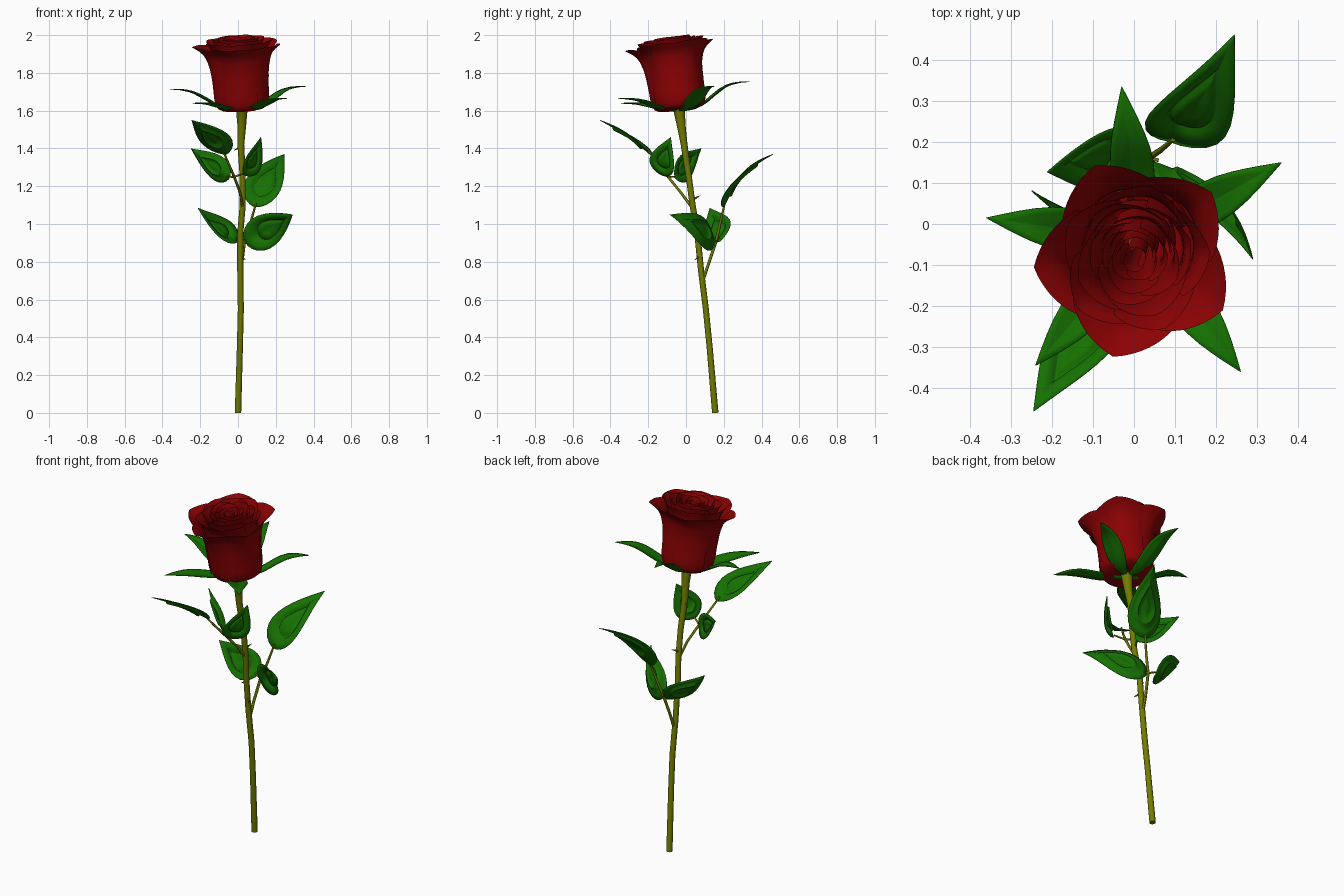
import bpy, bmesh, math
from mathutils import Vector, Matrix, Euler

old = bpy.data.objects.get("Cube")
if old:
    bpy.data.objects.remove(old, do_unlink=True)


def material(name, r, g, b):
    m = bpy.data.materials.new(name)
    m.use_nodes = True
    m.diffuse_color = (r, g, b, 1)
    bsdf = m.node_tree.nodes["Principled BSDF"]
    bsdf.inputs["Base Color"].default_value = (r, g, b, 1)
    bsdf.inputs["Roughness"].default_value = 0.6
    return m


RED = material("petal red", 0.26, 0.0005, 0.001)
GREEN = material("leaf green", 0.008, 0.165, 0.0005)
OLIVE = material("stem olive", 0.17, 0.2, 0.0005)


def finish(bm, name, mat):
    me = bpy.data.meshes.new(name)
    bm.to_mesh(me)
    bm.free()
    ob = bpy.data.objects.new(name, me)
    bpy.context.collection.objects.link(ob)
    me.materials.append(mat)
    for p in me.polygons:
        p.use_smooth = True
    return ob


def tube(name, points, radii, sides=12):
    """Round stalk swept through a few points, with a radius at each."""
    bm = bmesh.new()
    rings = []
    pts = [Vector(p) for p in points]
    for i, (p, r) in enumerate(zip(pts, radii)):
        along = pts[min(i + 1, len(pts) - 1)] - pts[max(i - 1, 0)]
        u = along.cross(Vector((0, 1, 0))).normalized()
        w = along.cross(u).normalized()
        rings.append([bm.verts.new(p + r * (u * math.cos(a) + w * math.sin(a)))
                      for a in (math.tau * k / sides for k in range(sides))])
    for a, b in zip(rings, rings[1:]):
        for k in range(sides):
            n = (k + 1) % sides
            bm.faces.new((a[k], a[n], b[n], b[k]))
    bm.faces.new(rings[0][::-1])
    bm.faces.new(rings[-1])
    bmesh.ops.recalc_face_normals(bm, faces=bm.faces)
    ob = finish(bm, name, OLIVE)
    bpy.context.view_layer.objects.active = ob
    ob.select_set(True)
    bpy.ops.object.shade_smooth_by_angle()
    ob.select_set(False)


def blade(name, base, tip, facing, width, bulge=0.0, wave=0.0, skew=0.6, fold=0.1, groove=0.01):
    """Pointed leaf made of concentric rings, with an optional sunken vein loop."""
    base, tip = Vector(base), Vector(tip)
    along = tip - base
    side = along.cross(Vector(facing)).normalized()
    up = side.cross(along).normalized()
    half = 14
    ts = [(1 - math.cos(math.pi * i / half)) / 2 for i in range(half + 1)]
    edge = [(t, math.sin(math.pi * t ** skew)) for t in ts]
    edge += [(t, -s) for t, s in edge[-2:0:-1]]
    profile = [(1, 0), (0.8, 0), (0.6, 0), (0.55, -1), (0.5, -1), (0.45, 0), (0.2, 0)]

    def place(t, s, sink):
        lift = bulge * 4 * t * (1 - t) - wave * math.sin(math.tau * t)
        lift += fold * width * abs(s) + groove * sink
        return base + along * t + side * (s * width / 2) + up * lift

    bm = bmesh.new()
    mid = 0.4
    rings = [[bm.verts.new(place(mid + (t - mid) * k, s * k, sink)) for t, s in edge]
             for k, sink in profile]
    count = len(edge)
    for a, b in zip(rings, rings[1:]):
        for i in range(count):
            n = (i + 1) % count
            bm.faces.new((a[i], a[n], b[n], b[i]))
    heart = bm.verts.new(place(mid, 0, 0))
    for i in range(count):
        bm.faces.new((rings[-1][i], rings[-1][(i + 1) % count], heart))
    bmesh.ops.recalc_face_normals(bm, faces=bm.faces)
    ob = finish(bm, name, GREEN)
    mod = ob.modifiers.new("thickness", "SOLIDIFY")
    mod.thickness = 0.003


# Main stem, flaring under the flower
tube("stem", [(0, 0.155, 0), (0.01, 0.125, 0.35), (0.015, 0.105, 0.55), (0.012, 0.08, 0.75),
              (0.012, 0.06, 0.95), (0.025, 0.035, 1.1), (0.025, 0.015, 1.25),
              (0.015, -0.01, 1.42), (0.02, -0.025, 1.52), (0.02, -0.036, 1.6), (0.02, -0.04, 1.615)],
     [0.017, 0.016, 0.016, 0.016, 0.016, 0.016, 0.016, 0.018, 0.023, 0.03, 0.034], 16)

# Thorns
for i, (root, point) in enumerate([
        ((0.015, 0.075, 0.83), (0.04, 0.045, 0.81)),
        ((0.02, 0.035, 1.13), (0.04, 0.075, 1.15)),
        ((0.015, -0.01, 1.41), (-0.02, 0.012, 1.39)),
        ((0.015, 0.06, 0.92), (-0.02, 0.06, 0.91))]):
    tube(f"thorn_{i + 1}", [root, point], [0.009, 0.001], 6)

# Back branch with three leaves
tube("back_branch", [(0.014, 0.085, 0.69), (0.02, 0.12, 0.79), (0.035, 0.16, 0.91),
                     (0.065, 0.18, 1.0), (0.095, 0.205, 1.11)], [0.009, 0.008, 0.008, 0.007, 0.005])
tube("back_branch_left_stalk", [(0.035, 0.16, 0.91), (-0.01, 0.175, 0.925)], [0.006, 0.004])
tube("back_branch_right_stalk", [(0.035, 0.16, 0.91), (0.06, 0.155, 0.91)], [0.006, 0.004])
blade("back_end_leaf", (0.085, 0.2, 1.09), (0.245, 0.46, 1.37), (0, -1, 1), 0.2, 0.035, skew=0.55)
blade("back_left_leaf", (0, 0.18, 0.91), (-0.21, 0.125, 1.085), (0, -0.55, 0.85), 0.18, -0.015)
blade("back_right_leaf", (0.04, 0.155, 0.9), (0.29, -0.085, 1.05), (-0.6, -0.65, -0.35), 0.185, -0.045)

# Front branch with three leaves
tube("front_branch", [(0.025, 0.03, 1.09), (0.01, -0.03, 1.17), (-0.02, -0.095, 1.25),
                      (-0.05, -0.15, 1.32), (-0.08, -0.2, 1.39)], [0.008, 0.007, 0.007, 0.006, 0.005])
tube("front_branch_left_stalk", [(-0.02, -0.095, 1.25), (-0.06, -0.06, 1.25)], [0.006, 0.004])
tube("front_branch_right_stalk", [(-0.02, -0.095, 1.25), (0.035, -0.125, 1.27)], [0.006, 0.004])
blade("front_end_leaf", (-0.06, -0.19, 1.37), (-0.245, -0.455, 1.55), (0, 0.5, 0.8), 0.165, 0.01)
blade("front_left_leaf", (-0.045, -0.06, 1.245), (-0.25, 0.08, 1.4), (0.5, 0.7, 0.1), 0.14, -0.01)
blade("front_right_leaf", (0.03, -0.13, 1.26), (0.12, -0.08, 1.46), (0.86, -0.5, 0), 0.16, 0.01)

# Sepals dipping under the flower, then rising and levelling out
for i, tip in enumerate([(0.36, 0.15, 1.73), (-0.03, 0.335, 1.755), (-0.36, 0.015, 1.715),
                         (-0.24, -0.345, 1.64), (0.26, -0.36, 1.665)]):
    blade(f"sepal_{i + 1}", (0.02, -0.04, 1.598), tip, (0, 0, 1), 0.105,
          wave=(tip[2] - 1.598) * 0.14, skew=0.95, fold=0.1, groove=0)

# Flower, tilted with the stem
TILT = Matrix.Translation((0.021, -0.035, 1.605)) @ Euler(
    (math.radians(8), math.radians(-3), 0)).to_matrix().to_4x4()


def blend(keys, v):
    """Smooth value through evenly spaced keys."""
    f = min(v, 0.9999) * (len(keys) - 1)
    i = int(f)
    a, b = keys[i], keys[i + 1]
    p = keys[max(i - 1, 0)]
    q = keys[min(i + 2, len(keys) - 1)]
    t = f - i
    return b * t + a * (1 - t) + t * (1 - t) * ((b - p) * (1 - t) - (q - a) * t - (b - a) * (1 - 2 * t)) / 2


def petal(name, turn, spread, body, rim, height, tuck):
    """Cupped petal: a sheet round the flower axis, flaring to a pointed rim."""
    flare = rim - body
    radius = [0.01, body * 0.74, body * 0.95, body, body + flare * 0.12, body + flare * 0.42, rim]
    level = [0.0, 0.012, 0.12, 0.4, 0.66, 0.87, 1.0]
    nu, nv = 16, 18
    bm = bmesh.new()
    grid = []
    for j in range(nv + 1):
        v = j / nv
        row = []
        for i in range(nu + 1):
            u = 2 * i / nu - 1
            a = turn + spread * u * (1 - 0.1 * v ** 4)
            r = blend(radius, v) - flare * 0.58 * abs(u) * v ** 4 + tuck * u
            z = height * (blend(level, v) - 0.06 * abs(u) ** 4 * v ** 3)
            row.append(bm.verts.new(TILT @ Vector((r * math.cos(a), r * math.sin(a), z))))
        grid.append(row)
    for a, b in zip(grid, grid[1:]):
        for i in range(nu):
            bm.faces.new((a[i], a[i + 1], b[i + 1], b[i]))
    finish(bm, name, RED)


# Layers from outside in: count, first angle, half width, body, rim, height, tuck
LAYERS = [
    ("outer", 5, 41, 48, 0.148, 0.248, 0.35, 0.005),
    ("second", 5, 77, 48, 0.132, 0.185, 0.37, 0.005),
    ("third", 4, 20, 60, 0.110, 0.145, 0.38, 0.006),
    ("fourth", 4, 65, 60, 0.085, 0.113, 0.385, 0.006),
    ("fifth", 3, 10, 75, 0.062, 0.083, 0.385, 0.006),
    ("sixth", 3, 70, 75, 0.042, 0.056, 0.38, 0.005),
    ("heart", 2, 30, 110, 0.022, 0.030, 0.375, 0.005),
]
for name, count, start, spread, body, rim, height, tuck in LAYERS:
    for k in range(count):
        petal(f"{name}_petal_{k + 1}", math.radians(start + 360 * k / count),
              math.radians(spread), body, rim, height, tuck)
